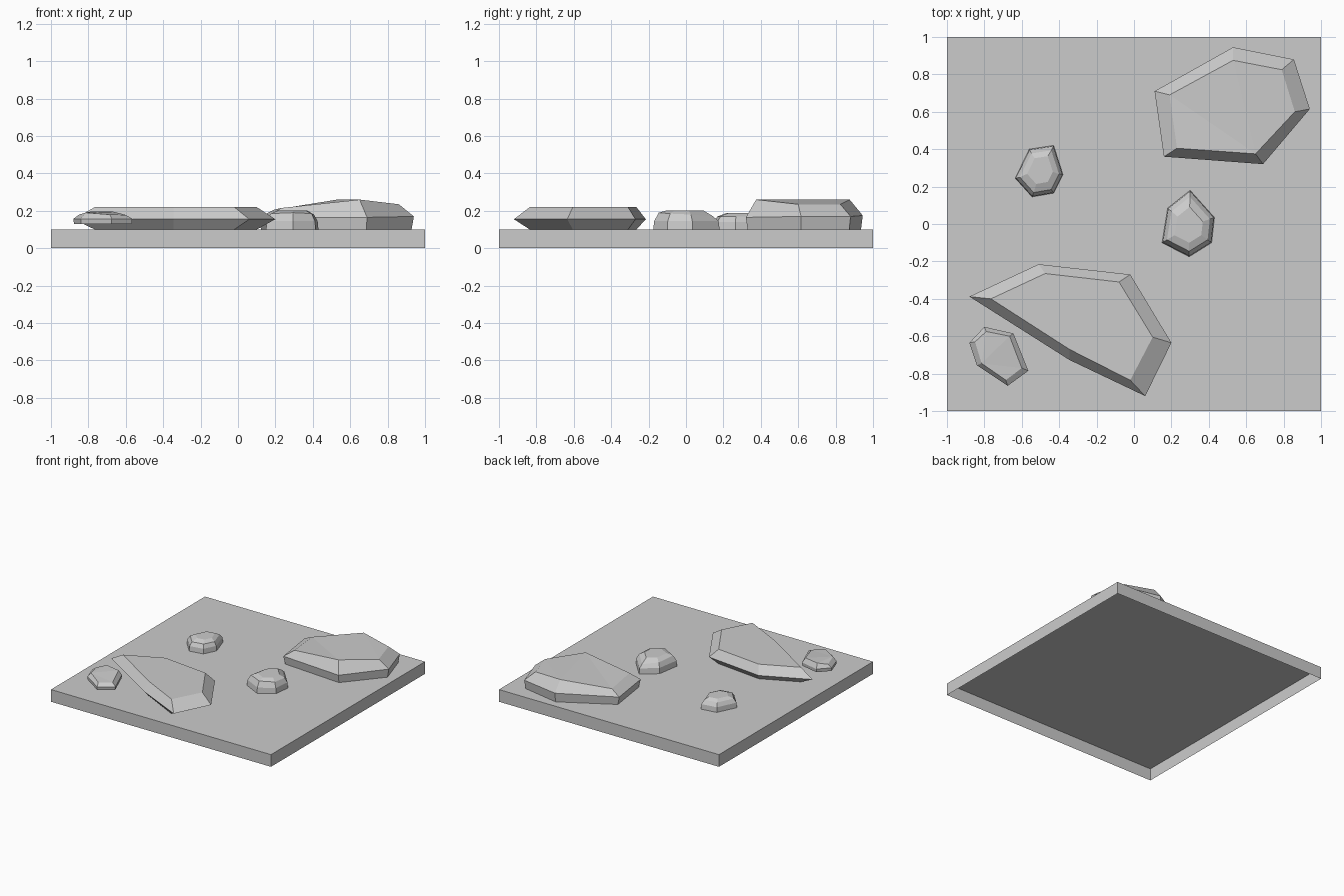
import bpy, bmesh
from mathutils import Vector

if "Cube" in bpy.data.objects:
    bpy.data.objects.remove(bpy.data.objects["Cube"])


def mesh_object(name, bm):
    bmesh.ops.recalc_face_normals(bm, faces=bm.faces)
    me = bpy.data.meshes.new(name)
    bm.to_mesh(me)
    bm.free()
    ob = bpy.data.objects.new(name, me)
    bpy.context.collection.objects.link(ob)
    return ob


def lofted_rock(name, rings):
    """Loft a stack of 3D rings with the same point count and cap both ends."""
    bm = bmesh.new()
    loops = [[bm.verts.new(p) for p in ring] for ring in rings]
    n = len(loops[0])
    for a, b in zip(loops, loops[1:]):
        for i in range(n):
            j = (i + 1) % n
            bm.faces.new((a[i], a[j], b[j], b[i]))
    bm.faces.new(loops[0])
    top = bm.faces.new(loops[-1])
    if len({round(v.co.z, 4) for v in top.verts}) > 1:
        bmesh.ops.triangulate(bm, faces=[top])
    return mesh_object(name, bm)


def ring(outline, z, scale=1.0, shift=(0, 0)):
    """Outline scaled about its centre and placed at z (one value or one per point)."""
    c = sum((Vector(p) for p in outline), Vector((0, 0))) / len(outline)
    zs = z if isinstance(z, (list, tuple)) else [z] * len(outline)
    out = []
    for p, h in zip(outline, zs):
        q = c + (Vector(p) - c) * scale + Vector(shift)
        out.append((q.x, q.y, h))
    return out


# Ground slab, open underneath
bm = bmesh.new()
bmesh.ops.create_cube(bm, size=1)
bmesh.ops.scale(bm, vec=(2, 2, 0.1), verts=bm.verts)
bmesh.ops.translate(bm, vec=(0, 0, 0.05), verts=bm.verts)
bottom = [f for f in bm.faces if f.calc_center_median().z < 0.01]
top_sides = bmesh.ops.recalc_face_normals(bm, faces=bm.faces)
bmesh.ops.delete(bm, geom=bottom, context='FACES_ONLY')
me = bpy.data.meshes.new("ground_slab")
bm.to_mesh(me)
bm.free()
bpy.context.collection.objects.link(bpy.data.objects.new("ground_slab", me))

# Large sloping rock, back right
a_out = [(.11, .71), (.53, .945), (.855, .88), (.94, .615), (.69, .32), (.16, .36)]
a_top = [(.19, .69), (.53, .875), (.79, .825), (.86, .60), (.65, .375), (.23, .405)]
lofted_rock("large_rock_back", [
    ring(a_out, .1, .97),
    ring(a_out, [.165, .175, .17, .17, .165, .165]),
    ring(a_top, [.205, .26, .235, .235, .26, .215])])

# Large flat rock with undercut sides, front left
b_out = [(-.88, -.388), (-.51, -.215), (-.02, -.27), (.20, -.635), (.06, -.92), (-.345, -.727)]
b_top = [(-.765, -.40), (-.475, -.265), (-.08, -.31), (.10, -.605), (-.02, -.835), (-.345, -.67)]
lofted_rock("large_rock_front", [
    ring(b_top, .1), ring(b_out, .155), ring(b_top, .22)])

# Small rock lifted slightly off the slab, front left corner
c_out = [(-.88, -.635), (-.80, -.55), (-.645, -.585), (-.565, -.785), (-.675, -.865), (-.84, -.755)]
c_top = [(-.85, -.63), (-.79, -.575), (-.665, -.60), (-.60, -.77), (-.685, -.835), (-.815, -.745)]
lofted_rock("small_rock_corner", [
    ring(c_out, .13, .98), ring(c_out, .157),
    ring(c_top, [.18, .195, .195, .178, .18, .19])])

# Two small domed rocks
d_out = [(.15, -.10), (.18, .085), (.30, .18), (.43, .035), (.415, -.10), (.295, -.175)]
e_out = [(-.635, .245), (-.56, .40), (-.43, .42), (-.38, .265), (-.43, .165), (-.545, .145)]
lofted_rock("small_rock_right", [
    ring(d_out, .1), ring(d_out, .145, .97),
    ring(d_out, [.185, .18, .17, .18, .185, .19], .82),
    ring(d_out, .203, .54)])
lofted_rock("small_rock_left", [
    ring(e_out, .1), ring(e_out, .14, .97),
    ring(e_out, .17, .82),
    ring(e_out, .187, .54, (0, .01))])
